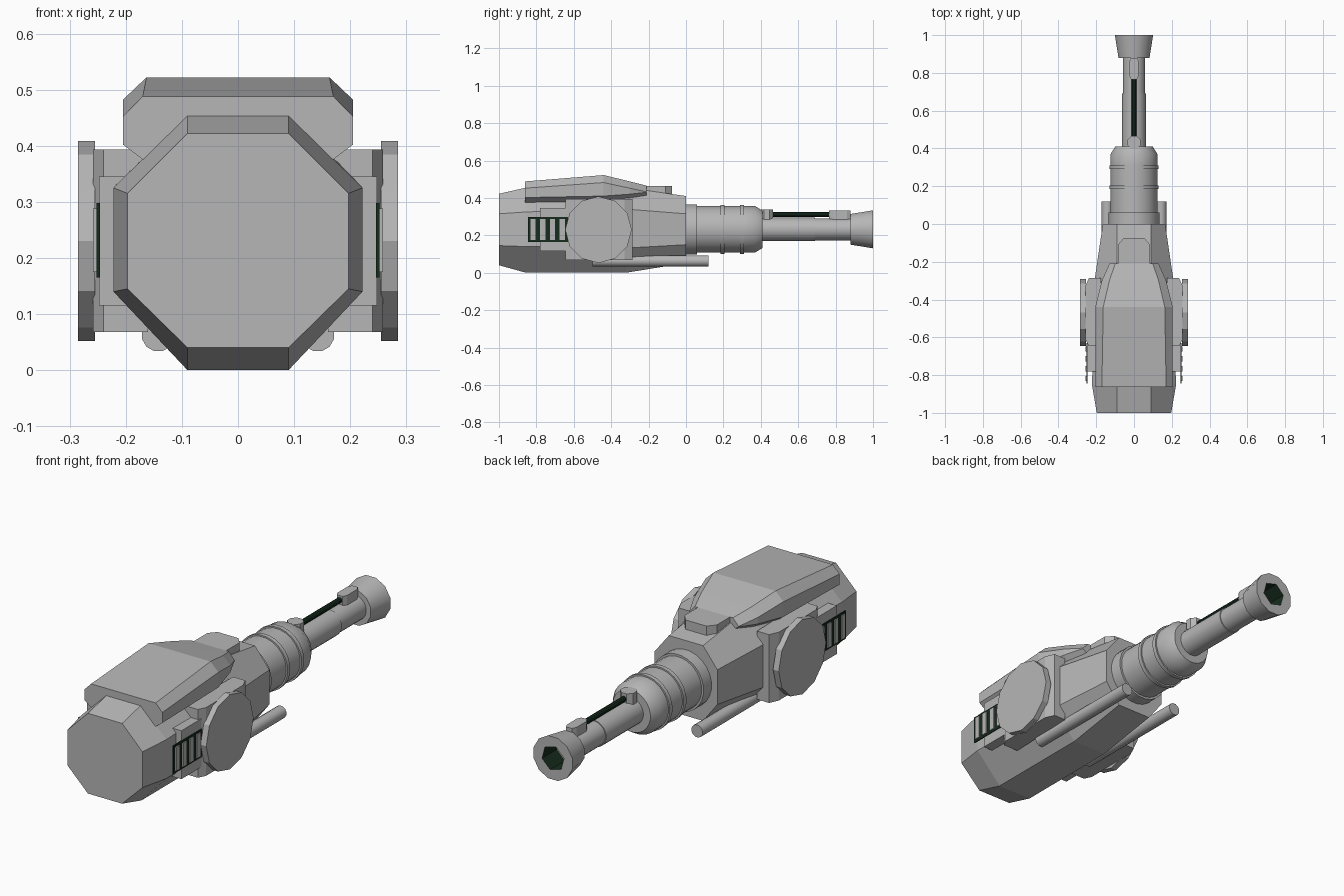
import bpy, bmesh, math
from mathutils import Vector

cube = bpy.data.objects.get("Cube")
if cube:
    bpy.data.objects.remove(cube)


def material(name, rgb):
    m = bpy.data.materials.new(name)
    m.use_nodes = True
    m.diffuse_color = (*rgb, 1)
    m.node_tree.nodes["Principled BSDF"].inputs["Base Color"].default_value = (*rgb, 1)
    return m


GREY = material("light grey", (0.47, 0.47, 0.47))
DARK = material("dark green", (0.008, 0.025, 0.012))
AXIS_Z = 0.232  # height of the barrel axis


def loft(name, rings, mat=GREY, smooth=False):
    """Skin a list of equal-length point rings and cap both ends."""
    bm = bmesh.new()
    loops = [[bm.verts.new(p) for p in ring] for ring in rings]
    n = len(loops[0])
    for a, b in zip(loops, loops[1:]):
        for i in range(n):
            bm.faces.new((a[i], a[(i + 1) % n], b[(i + 1) % n], b[i]))
    bm.faces.new(loops[0])
    bm.faces.new(loops[-1])
    bmesh.ops.recalc_face_normals(bm, faces=bm.faces)
    mesh = bpy.data.meshes.new(name)
    bm.to_mesh(mesh)
    bm.free()
    obj = bpy.data.objects.new(name, mesh)
    bpy.context.collection.objects.link(obj)
    mesh.materials.append(mat)
    if smooth:
        bpy.ops.object.select_all(action="DESELECT")
        obj.select_set(True)
        bpy.context.view_layer.objects.active = obj
        bpy.ops.object.shade_smooth_by_angle(angle=math.radians(35))
    return obj


def circle(y, r, n=24, x=0, z=AXIS_Z, turn=0.5):
    return [(x + r * math.cos(math.tau * (i + turn) / n), y,
             z + r * math.sin(math.tau * (i + turn) / n)) for i in range(n)]


def lathe(name, profile, mat=GREY, n=24, x=0, z=AXIS_Z):
    return loft(name, [circle(y, r, n, x, z) for y, r in profile], mat, True)


def mirrored(y, half):
    """Full ring at y from a right-hand half outline, top to bottom."""
    return [(x, y, z) for x, z in half] + [(-x, y, z) for x, z in reversed(half)]


def prism_z(name, outline, z0, z1, mat=GREY):
    return loft(name, [[(x, y, z) for x, y in outline] for z in (z0, z1)], mat)


def box(name, x, y, z, mat=GREY):
    outline = [(x[0], y[0]), (x[1], y[0]), (x[1], y[1]), (x[0], y[1])]
    return prism_z(name, outline, z[0], z[1], mat)


# Octagonal main body: y, half width, bottom, lower shoulder, upper shoulder, top
body = [(-1, .197, .04, .145, .315, .422), (-.855, .222, 0, .14, .325, .455),
        (-.32, .212, 0, .132, .34, .455), (0, .165, .052, .15, .315, .41)]
loft("main_body", [mirrored(y, [(.09, t), (w, u), (w, l), (.09, b)])
                   for y, w, b, l, u, t in body])

# Armoured roof: y, top half width, top z, side half width, side z, underside z
roof = [(-.862, .17, .488, .205, .452, .372), (-.44, .163, .522, .205, .482, .38),
        (-.3, .13, .488, .17, .452, .39), (-.21, .1, .465, .13, .432, .4)]
loft("roof_armour", [mirrored(y, [(tx, tz), (sx, sz), (sx, uz + .03), (sx - .04, uz)])
                     for y, tx, tz, sx, sz, uz in roof])

# Small raised hatch behind the roof
prism_z("roof_hatch", [(-.085, -.24), (.085, -.24), (.085, -.11), (.055, -.075),
                       (-.055, -.075), (-.085, -.11)], .4, .465)

# Ringed collar and barrel
lathe("barrel_collar", [(-.02, .135), (.06, .135), (.06, .125), (.185, .125),
                        (.185, .132), (.205, .132), (.205, .125), (.29, .125),
                        (.29, .132), (.31, .132), (.31, .125), (.37, .125), (.41, .1)])
lathe("barrel", [(.38, .063), (.69, .063), (.69, .059), (.89, .059)])

# Flared muzzle with a six-sided bore
hexagon = [.06 if i % 2 else .06 * math.cos(math.pi / 6) for i in range(12)]
bore = []
for y in (1, .885):
    ring = circle(y, 1, 12)
    bore.append([(x * r, y, AXIS_Z + (z - AXIS_Z) * r) for (x, _, z), r in zip(ring, hexagon)])
muzzle = loft("muzzle", [circle(.88, .085, 12), circle(1, .105, 12)] + bore, smooth=True)
muzzle.data.materials.append(DARK)
for f in muzzle.data.polygons:
    radial = max(math.hypot(muzzle.data.vertices[v].co.x,
                            muzzle.data.vertices[v].co.z - AXIS_Z) for v in f.vertices)
    f.material_index = int(radial < .07)

# Dark rod on the barrel, held by two mounts
lathe("barrel_rod", [(.42, .013), (.82, .013)], DARK, 10, 0, .311)
prism_z("rear_rod_mount", [(.037 * math.cos(a * math.tau / 8 + .39),
                            .432 + .037 * math.sin(a * math.tau / 8 + .39))
                           for a in range(8)], .275, .338)
prism_z("front_rod_mount", [(-.015, .765), (.015, .765), (.025, .785), (.025, .86),
                            (.015, .88), (-.015, .88), (-.025, .86), (-.025, .785)], .27, .332)

# Side equipment, repeated on both sides
for side, s in (("left", 1), ("right", -1)):
    # Chamfered mounting block and round shield
    prism_z(side + "_mount_block",
            [(s * x, y) for x, y in ((.16, -.645), (.24, -.645), (.258, -.61),
                                     (.258, -.33), (.238, -.285), (.175, -.285))], .068, .393)
    disc = [[(s * x, -.468 + .178 * math.cos(math.tau * i / 12),
              .23 + .178 * math.sin(math.tau * i / 12)) for i in range(12)]
            for x in (.255, .285)]
    loft(side + "_round_shield", disc)
    # Vent panel with slats
    box(side + "_side_plate", (s * .18, s * .248), (-.78, -.62), (.115, .345))
    box(side + "_vent_back", (s * .246, s * .252), (-.845, -.63), (.165, .298), DARK)
    for k in range(4):
        y = -.832 + k * .052
        box(f"{side}_vent_slat_{k + 1}", (s * .247, s * .258), (y, y + .028), (.175, .288))
    # Lower tube
    lathe(side + "_lower_tube", [(-.5, .03), (.12, .03)], n=12, x=s * .142, z=.063)
